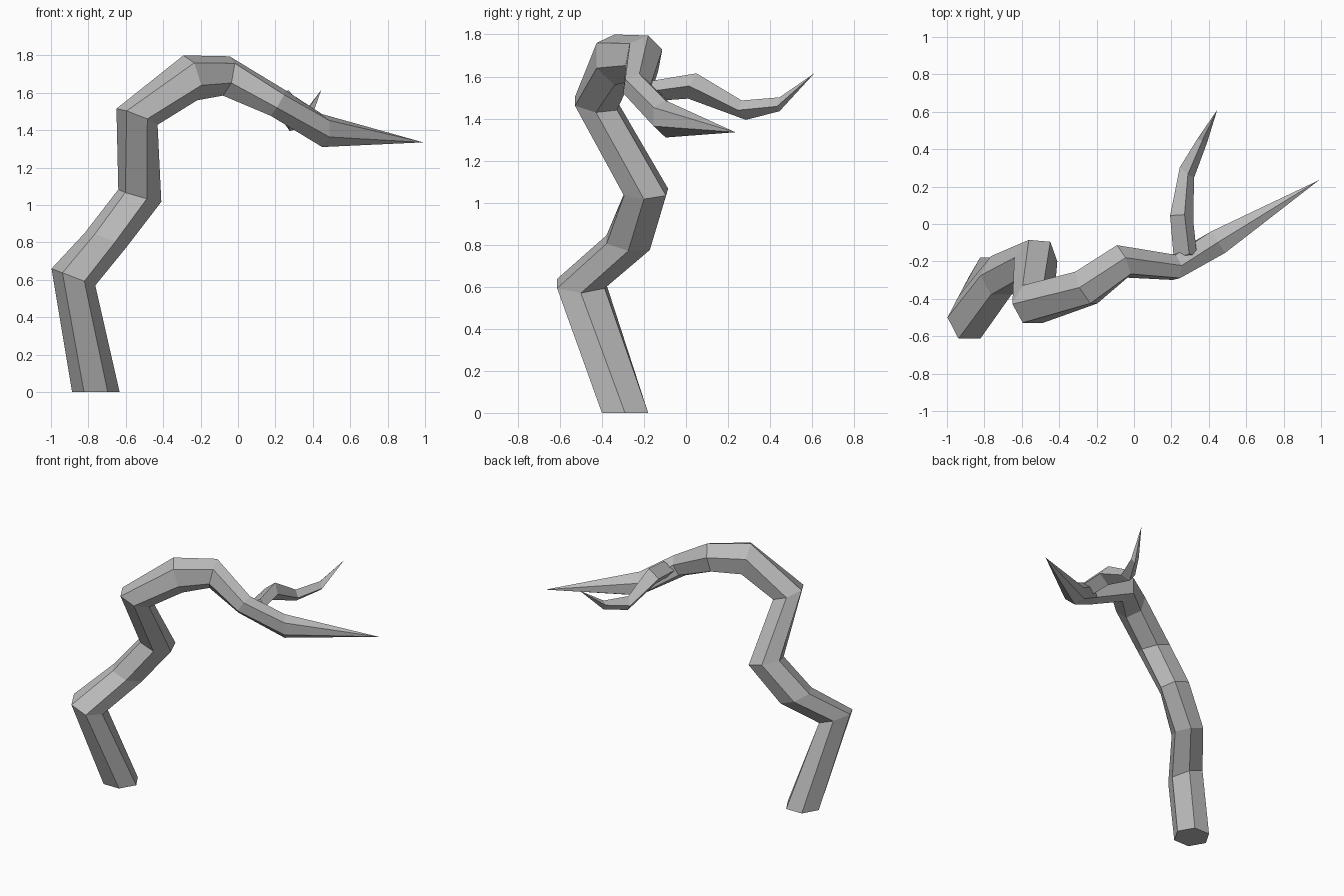
import bpy
import bmesh
from mathutils import Vector

cube = bpy.data.objects.get("Cube")
if cube:
    bpy.data.objects.remove(cube, do_unlink=True)

# Single flat grey
bark = bpy.data.materials.new("bark_grey")
bark.use_nodes = True
bark.diffuse_color = (0.5, 0.5, 0.5, 1)
bark.node_tree.nodes["Principled BSDF"].inputs["Base Color"].default_value = bark.diffuse_color


def hexagon(centre, outer, side):
    """Six-sided ring: outer points to a corner, side to the middle of a flat."""
    c, u, v = Vector(centre), Vector(outer), Vector(side)
    return [c + u, c + u / 2 + v, c - u / 2 + v, c - u, c - u / 2 - v, c + u / 2 - v]


def diamond(centre, up, across):
    """Four-sided ring with a corner on top."""
    c, u, v = Vector(centre), Vector(up), Vector(across)
    return [c + u, c + v, c - u, c - v]


def tapered_limb(name, rings, tip):
    """Skin a list of rings, cap the root and close the end in a point."""
    bm = bmesh.new()
    loops = [[bm.verts.new(p) for p in ring] for ring in rings]
    end = bm.verts.new(tip)
    count = len(loops[0])
    bm.faces.new(loops[0])
    for i in range(count):
        j = (i + 1) % count
        for low, high in zip(loops, loops[1:]):
            bm.faces.new((low[i], low[j], high[j], high[i]))
        bm.faces.new((loops[-1][i], loops[-1][j], end))
    bmesh.ops.recalc_face_normals(bm, faces=bm.faces)
    mesh = bpy.data.meshes.new(name)
    bm.to_mesh(mesh)
    bm.free()
    mesh.materials.append(bark)
    limb = bpy.data.objects.new(name, mesh)
    bpy.context.collection.objects.link(limb)
    return limb


# Main limb: centre, corner direction, flat direction of each ring
main_rings = [
    hexagon((-.76, -.29, 0), (-.127, 0, 0), (0, -.11, 0)),
    hexagon((-.88, -.5, .615), (-.117, 0, .045), (0, -.113, 0)),
    hexagon((-.71, -.275, .81), (-.11, 0, .04), (0, -.103, .015)),
    hexagon((-.525, -.19, 1.05), (-.115, .01, .033), (-.02, -.1, 0)),
    hexagon((-.54, -.428, 1.472), (-.11, 0, .043), (0, -.1, .01)),
    hexagon((-.255, -.34, 1.68), (-.037, 0, .12), (.04, -.085, .02)),
    hexagon((-.063, -.2, 1.69), (.018, .02, .105), (.037, -.077, .015)),
    hexagon((.215, -.232, 1.545), (.04, .01, .068), (.012, -.062, .01)),
    hexagon((.45, -.097, 1.398), (0, 0, .088), (.038, -.057, .01)),
]
tapered_limb("main_branch", main_rings, (.99, .235, 1.335))

# Side twig, rooted inside the main limb
twig_rings = [
    diamond((.275, -.18, 1.53), (.02, .02, .05), (.062, .01, 0)),
    diamond((.255, .03, 1.555), (.015, .02, .06), (.062, -.015, 0)),
    diamond((.283, .275, 1.44), (.005, -.01, .046), (.038, -.028, 0)),
    diamond((.365, .445, 1.468), (0, 0, .033), (.025, -.012, -.01)),
]
tapered_limb("side_twig", twig_rings, (.445, .61, 1.615))
